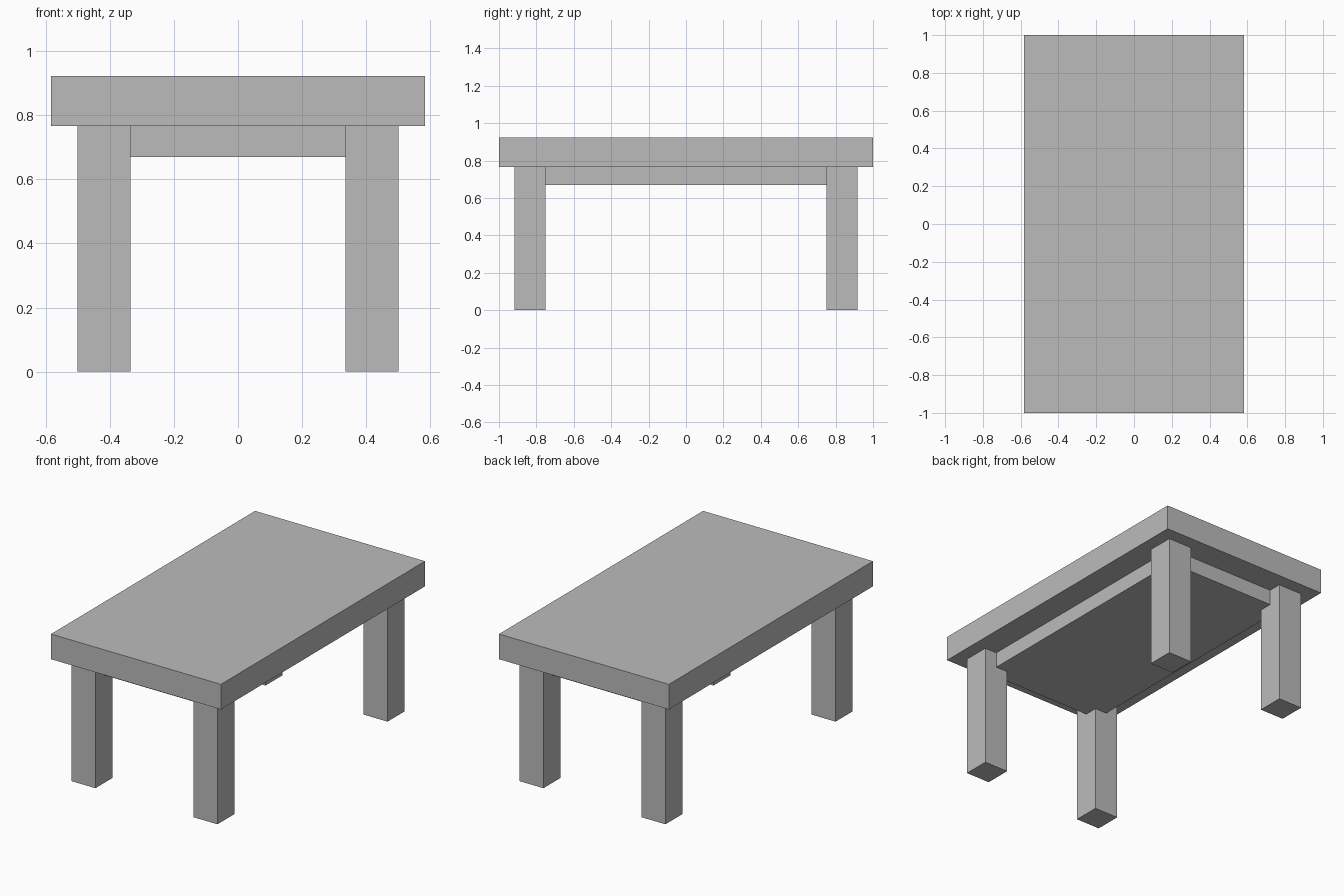
import bpy
import bmesh
from mathutils import Matrix, Vector

if "Cube" in bpy.data.objects:
    bpy.data.objects.remove(bpy.data.objects["Cube"])

grey = bpy.data.materials.new("plain grey")
grey.diffuse_color = (0.5, 0.5, 0.5, 1)
grey.use_nodes = True
grey.node_tree.nodes["Principled BSDF"].inputs["Base Color"].default_value = grey.diffuse_color


def box(name, low, high):
    """Axis-aligned box between two opposite corners."""
    low, high = Vector(low), Vector(high)
    bm = bmesh.new()
    bmesh.ops.create_cube(bm, size=1, matrix=Matrix.Translation((low + high) / 2)
                          @ Matrix.Diagonal((high - low).to_4d()))
    mesh = bpy.data.meshes.new(name)
    bm.to_mesh(mesh)
    bm.free()
    mesh.materials.append(grey)
    obj = bpy.data.objects.new(name, mesh)
    bpy.context.collection.objects.link(obj)
    return obj


TOP, UNDERSIDE, APRON_BOTTOM = 0.922, 0.766, 0.67

# Thick table top
box("table_top", (-0.583, -1, UNDERSIDE), (0.583, 1, TOP))

# Solid apron slab, running into the middle of each leg
box("apron", (-0.418, -0.834, APRON_BOTTOM), (0.418, 0.834, UNDERSIDE))

# Four square legs, mirrored from one corner
legs = box("legs", (0.336, 0.75, 0), (0.501, 0.917, UNDERSIDE))
mirror = legs.modifiers.new("four corners", 'MIRROR')
mirror.use_axis = (True, True, False)
mirror.use_mirror_merge = False
